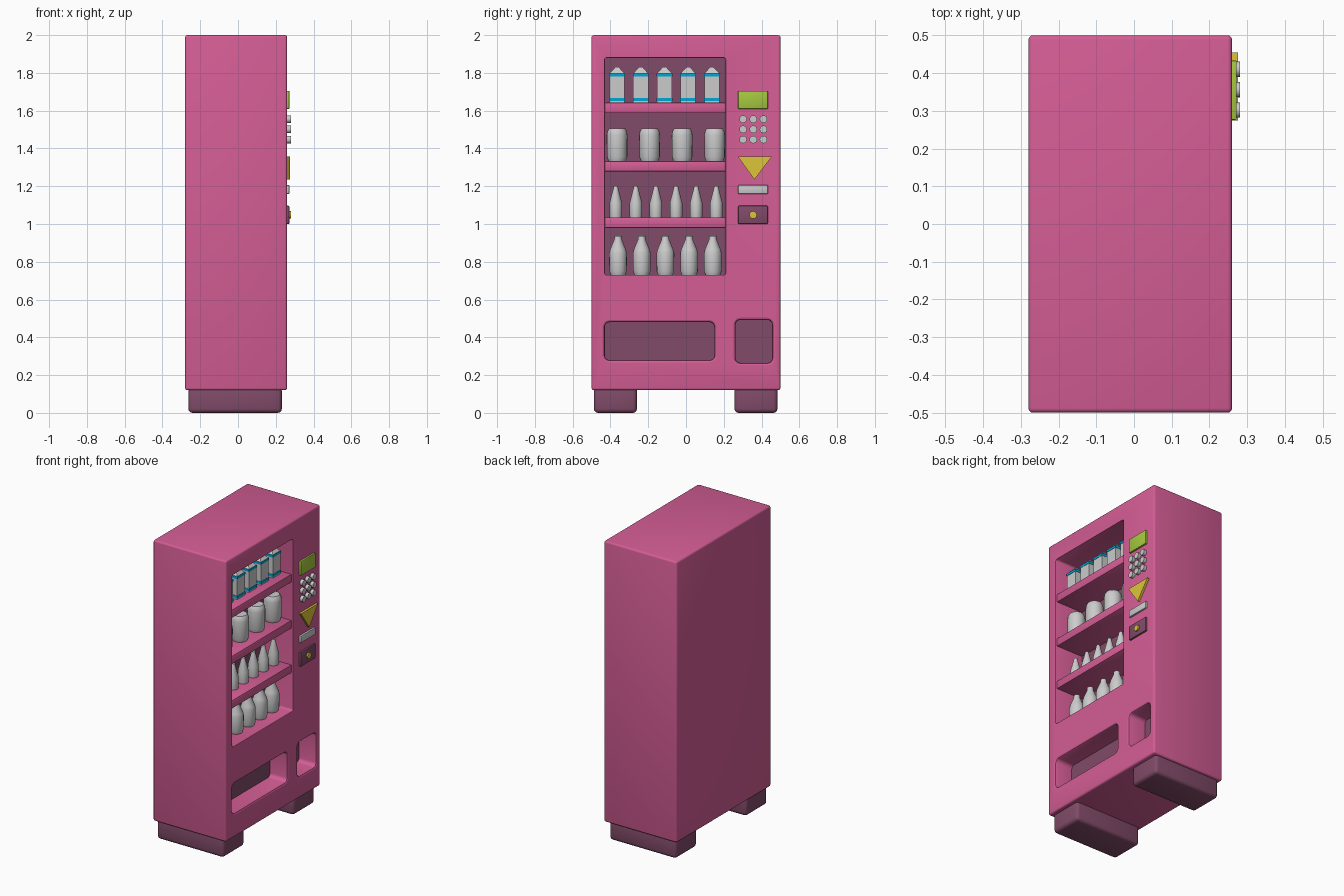
import bpy, bmesh, math
from mathutils import Matrix

if "Cube" in bpy.data.objects:
    bpy.data.objects.remove(bpy.data.objects["Cube"])


def material(name, rgb):
    m = bpy.data.materials.new(name)
    m.diffuse_color = (*rgb, 1)
    m.use_nodes = True
    m.node_tree.nodes["Principled BSDF"].inputs["Base Color"].default_value = m.diffuse_color
    return m


PINK = material("pink", (0.66, 0.11, 0.30))
DARK = material("dark_plum", (0.22, 0.07, 0.14))
GREEN = material("lime", (0.38, 0.58, 0.05))
YELLOW = material("yellow", (0.72, 0.56, 0.04))
BLUE = material("blue", (0.0, 0.38, 0.66))


def finish(bm, name, mat=None, bevel=0, segments=2):
    bmesh.ops.recalc_face_normals(bm, faces=bm.faces[:])
    me = bpy.data.meshes.new(name)
    bm.to_mesh(me)
    bm.free()
    ob = bpy.data.objects.new(name, me)
    bpy.context.collection.objects.link(ob)
    if mat:
        me.materials.append(mat)
    bpy.ops.object.select_all(action='DESELECT')
    ob.select_set(True)
    bpy.context.view_layer.objects.active = ob
    if bevel:
        mod = ob.modifiers.new("bevel", 'BEVEL')
        mod.width = bevel
        mod.segments = segments
        bpy.ops.object.modifier_apply(modifier=mod.name)
    bpy.ops.object.shade_smooth_by_angle(angle=math.radians(35))
    return ob


def box(name, x, y, z, mat=None, bevel=0, segments=2):
    bm = bmesh.new()
    bmesh.ops.create_cube(bm, size=1)
    for v in bm.verts:
        v.co = [(a + b) / 2 + c * (b - a) for (a, b), c in zip((x, y, z), v.co)]
    return finish(bm, name, mat, bevel, segments)


def loft(name, rings, mat=None):
    """Skin closed rings of equal point count and cap both ends."""
    bm = bmesh.new()
    loops = [[bm.verts.new(p) for p in r] for r in rings]
    n = len(loops[0])
    for a, b in zip(loops, loops[1:]):
        for i in range(n):
            j = (i + 1) % n
            bm.faces.new((a[i], a[j], b[j], b[i]))
    bm.faces.new(loops[0])
    bm.faces.new(loops[-1])
    return finish(bm, name, mat)


def lathe(name, profile, x, y, sides=20, turn=0):
    """Profile of (radius, z) turned about a vertical axis."""
    return loft(name, [[(x + r * math.cos(2 * math.pi * i / sides + turn),
                         y + r * math.sin(2 * math.pi * i / sides + turn), z)
                        for i in range(sides)] for r, z in profile])


def button(name, y, z, r, x1, mat=None):
    bm = bmesh.new()
    bmesh.ops.create_cone(bm, cap_ends=True, segments=20, radius1=r, radius2=r, depth=x1 - 0.25)
    bmesh.ops.transform(bm, verts=bm.verts[:], matrix=Matrix.Translation(((x1 + 0.25) / 2, y, z))
                        @ Matrix.Rotation(math.pi / 2, 4, 'Y'))
    return finish(bm, name, mat)


def rounded_rect(x, y, z, r, grow):
    pts = []
    for k, (cy, cz) in enumerate([(y[1] - r, z[1] - r), (y[0] + r, z[1] - r),
                                  (y[0] + r, z[0] + r), (y[1] - r, z[0] + r)]):
        for i in range(5):
            a = math.pi / 2 * (k + i / 4)
            pts.append((x, cy + (r + grow) * math.cos(a), cz + (r + grow) * math.sin(a)))
    return pts


# Cabinet with recessed window and two trays
body = box("cabinet", (-0.28, 0.26), (-0.5, 0.5), (0.12, 2.0), PINK, 0.012, 3)
openings = [("window", 0.05, (-0.43, 0.21), (0.73, 1.88), 0.012, 0.004),
            ("dispenser_tray", 0.13, (-0.43, 0.15), (0.28, 0.48), 0.025, 0.012),
            ("change_tray", 0.13, (0.262, 0.456), (0.265, 0.492), 0.025, 0.012)]
for name, depth, y, z, r, lip in openings:
    cutter = loft(name + "_cutter", [rounded_rect(depth, y, z, r, 0),
                                     rounded_rect(0.26 - lip, y, z, r, 0),
                                     rounded_rect(0.26 - lip * 0.3, y, z, r, lip * 0.3),
                                     rounded_rect(0.26, y, z, r, lip),
                                     rounded_rect(0.3, y, z, r, lip)])
    cutter.hide_render = True
    mod = body.modifiers.new("cut", 'BOOLEAN')
    mod.operation = 'DIFFERENCE'
    mod.solver = 'EXACT'
    mod.object = cutter
    bpy.ops.object.select_all(action='DESELECT')
    body.select_set(True)
    bpy.context.view_layer.objects.active = body
    bpy.ops.object.modifier_apply(modifier=mod.name)
    bpy.data.objects.remove(cutter)
    # Dark back of each recess
    loft(name + "_back", [rounded_rect(depth - 0.01, y, z, r, 0),
                          rounded_rect(depth + 0.003, y, z, r, 0)], DARK)
bpy.ops.object.select_all(action='DESELECT')
body.select_set(True)
bpy.context.view_layer.objects.active = body
bpy.ops.object.shade_smooth_by_angle(angle=math.radians(35))

# Feet
for side, y in (("left", (-0.488, -0.26)), ("right", (0.256, 0.484))):
    box(side + "_foot", (-0.263, 0.232), y, (0, 0.14), DARK, 0.022, 3)

# Shelves
for i, z in enumerate((0.98, 1.278, 1.587)):
    box(f"shelf_{i}", (0.045, 0.25), (-0.432, 0.212), (z, z + 0.055), PINK, 0.006)

# Cartons with bands on the top shelf
X = 0.15
s = math.sqrt(2)
for i in range(5):
    y = -0.365 + i * 0.1255
    lathe(f"carton_{i}", [(0.04 * s, 1.64), (0.04 * s, 1.797), (0.017 * s, 1.822), (0.010 * s, 1.83)],
          X, y, 4, math.pi / 4)
    for z0, z1 in ((1.65, 1.667), (1.78, 1.796)):
        box(f"carton_band_{i}", (X - 0.042, X + 0.042), (y - 0.042, y + 0.042), (z0, z1), BLUE)

# Cans, small bottles and large bottles
for i in range(4):
    lathe(f"can_{i}", [(0.045, 1.33), (0.054, 1.355), (0.055, 1.47), (0.052, 1.49), (0.043, 1.505)],
          X, -0.365 + i * 0.1722)
for i in range(6):
    lathe(f"small_bottle_{i}", [(0.031, 1.03), (0.033, 1.04), (0.033, 1.112), (0.014, 1.185), (0.011, 1.20)],
          X, -0.372 + i * 0.1064)
for i in range(5):
    lathe(f"large_bottle_{i}", [(0.038, 0.728), (0.046, 0.75), (0.047, 0.845), (0.042, 0.865),
                                (0.020, 0.918), (0.019, 0.936)], X, -0.36 + i * 0.1255)

# Control panel
box("display", (0.25, 0.272), (0.276, 0.433), (1.61, 1.705), GREEN, 0.003)
for row in range(3):
    for col in range(3):
        button(f"key_{row}_{col}", 0.302 + col * 0.054, 1.555 - row * 0.054, 0.02, 0.281)
tri = [(0.274, 1.358), (0.455, 1.358), (0.362, 1.235)]
loft("arrow_sign", [[(x, y, z) for y, z in tri] for x in (0.25, 0.275)], YELLOW)
box("note_slot", (0.25, 0.272), (0.276, 0.433), (1.16, 1.206), None, 0.003)
box("coin_plate", (0.25, 0.272), (0.276, 0.433), (1.0, 1.097), DARK, 0.005)
button("coin_button", 0.355, 1.048, 0.02, 0.281, YELLOW)
